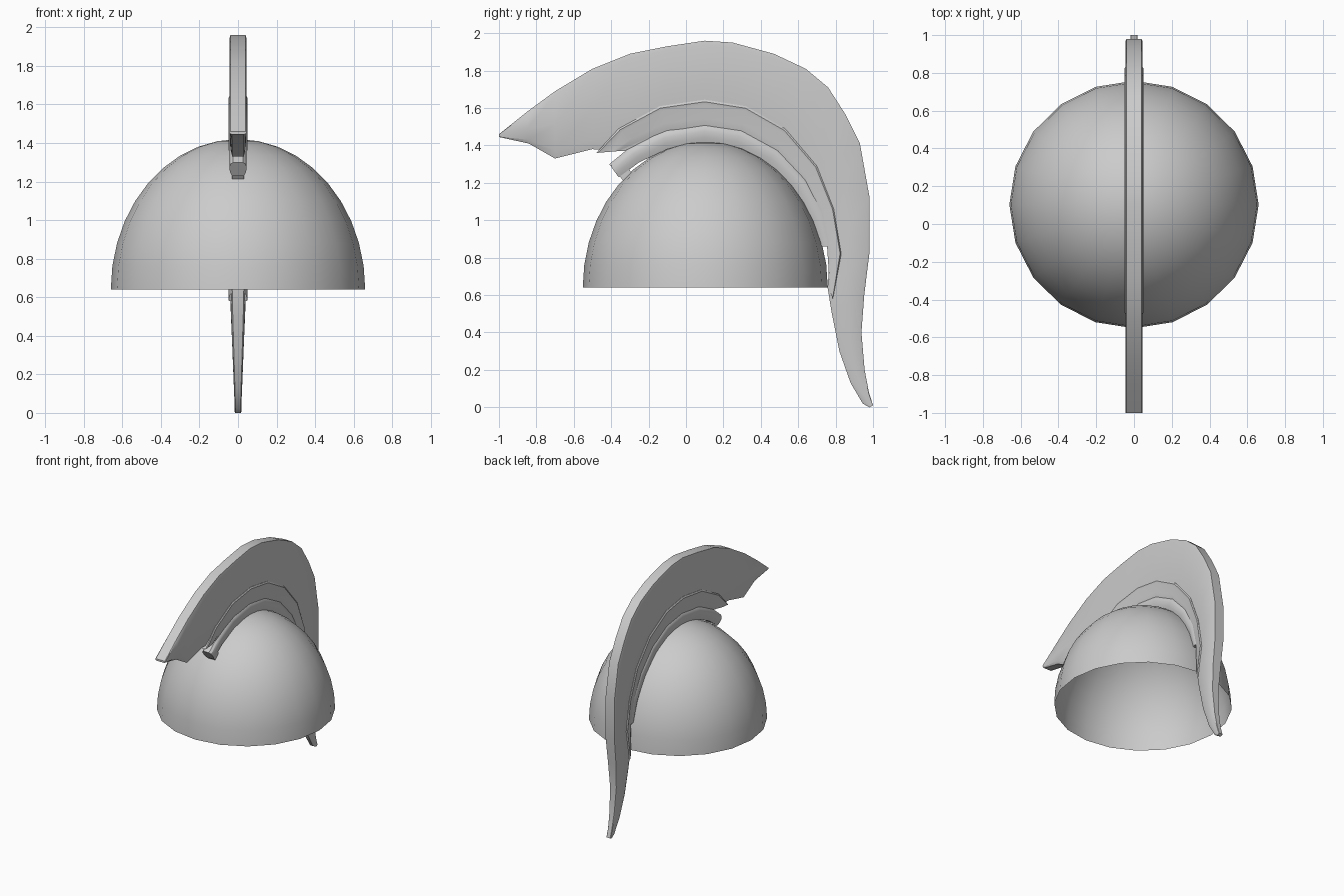
import bpy, math

if "Cube" in bpy.data.objects:
    bpy.data.objects.remove(bpy.data.objects["Cube"])


def make(name, verts, faces, angle=35):
    me = bpy.data.meshes.new(name)
    me.from_pydata(verts, [], faces)
    me.update()
    ob = bpy.data.objects.new(name, me)
    bpy.context.collection.objects.link(ob)
    bpy.ops.object.select_all(action='DESELECT')
    ob.select_set(True)
    bpy.context.view_layer.objects.active = ob
    bpy.ops.object.mode_set(mode='EDIT')
    bpy.ops.mesh.select_all(action='SELECT')
    bpy.ops.mesh.normals_make_consistent(inside=False)
    bpy.ops.object.mode_set(mode='OBJECT')
    bpy.ops.object.shade_smooth_by_angle(angle=math.radians(angle))
    return ob


def loft(name, inner, outer, section, scale=None):
    """Closed solid between two side-view curves; section = (t, half width)."""
    verts, faces = [], []
    ring = [(t, w) for t, w in section] + [(t, -w) for t, w in reversed(section)]
    n = len(ring)
    for i, (a, b) in enumerate(zip(inner, outer)):
        s = scale(a, b) if scale else 1
        for t, w in ring:
            verts.append((w * s, a[0] + (b[0] - a[0]) * t, a[1] + (b[1] - a[1]) * t))
        if i:
            p, q = (i - 1) * n, i * n
            faces += [(p + k, p + (k + 1) % n, q + (k + 1) % n, q + k) for k in range(n)]
    last = (len(inner) - 1) * n
    faces += [tuple(range(n)), tuple(range(last + n - 1, last - 1, -1))]
    return make(name, verts, faces)


# Open skull dome, 20 sides
N, R = 20, 10
verts, faces = [], []
for r in range(R):
    e = math.pi / 2 * r / R
    for k in range(N):
        a = math.tau * k / N
        verts.append((0.66 * math.cos(e) * math.cos(a),
                      0.103 + 0.655 * math.cos(e) * math.sin(a),
                      0.64 + 0.78 * math.sin(e)))
verts.append((0, 0.103, 1.42))
for r in range(R - 1):
    for k in range(N):
        m = (k + 1) % N
        faces.append((r * N + k, r * N + m, r * N + N + m, r * N + N + k))
faces += [((R - 1) * N + k, (R - 1) * N + (k + 1) % N, R * N) for k in range(N)]
make("skull_dome", verts, faces, 40)

# Tall plume sweeping from the front point over to the tail
plume_in = [(-1, 1.445), (-.84, 1.41), (-.7, 1.33), (-.5, 1.38), (-.33, 1.37), (-.1, 1.48),
            (.1, 1.51), (.27, 1.49), (.42, 1.43), (.55, 1.34), (.64, 1.22), (.71, 1.08),
            (.75, .95), (.77, .82), (.757, .64), (.78, .5), (.82, .3), (.88, .13),
            (.945, .02), (.98, 0)]
plume_out = [(-1, 1.46), (-.85, 1.58), (-.7, 1.69), (-.5, 1.81), (-.3, 1.89), (-.1, 1.93),
             (.1, 1.96), (.25, 1.95), (.47, 1.89), (.64, 1.81), (.76, 1.71), (.85, 1.57),
             (.93, 1.41), (.98, 1.13), (.98, .82), (.953, .6), (.938, .4), (.955, .2),
             (.978, .08), (1, .01)]
loft("plume", plume_in, plume_out,
     [(0, .03), (.12, .04), (.5, .043), (.95, .045), (1, .04)],
     lambda a, b: min(1, .4 + .6 * max(0, a[1]) / .6))

# Slightly raised band at the root of the plume
band_in = [(-.36, 1.37), (-.25, 1.42), (-.1, 1.48), (.1, 1.5), (.3, 1.47), (.48, 1.37),
           (.62, 1.22), (.71, 1.05), (.755, .85), (.77, .62)]
band_out = [(-.48, 1.36), (-.36, 1.49), (-.14, 1.61), (.1, 1.645), (.32, 1.61), (.53, 1.49),
            (.7, 1.29), (.79, 1.06), (.83, .82), (.785, .58)]
loft("plume_root_band", band_in, band_out,
     [(0, .035), (.3, .045), (.8, .046), (.92, .05), (1, .044)])

# Rounded crest holder resting on the dome
hold_in = [(-.36, 1.23), (-.25, 1.31), (-.1, 1.38), (.1, 1.41), (.26, 1.39), (.43, 1.31),
           (.57, 1.17), (.67, 1.01), (.72, .86)]
hold_out = [(-.41, 1.3), (-.3, 1.39), (-.13, 1.48), (.1, 1.52), (.3, 1.49), (.5, 1.38),
            (.65, 1.22), (.74, 1.04), (.787, .86)]
loft("crest_holder", hold_in, hold_out,
     [(0, .032), (.3, .042), (.6, .045), (.85, .04), (1, .025)])

# Small clip at the front of the holder
loft("front_clip", [(-.335, 1.212), (-.29, 1.25)], [(-.372, 1.255), (-.32, 1.3)],
     [(0, .03), (1, .03)])
